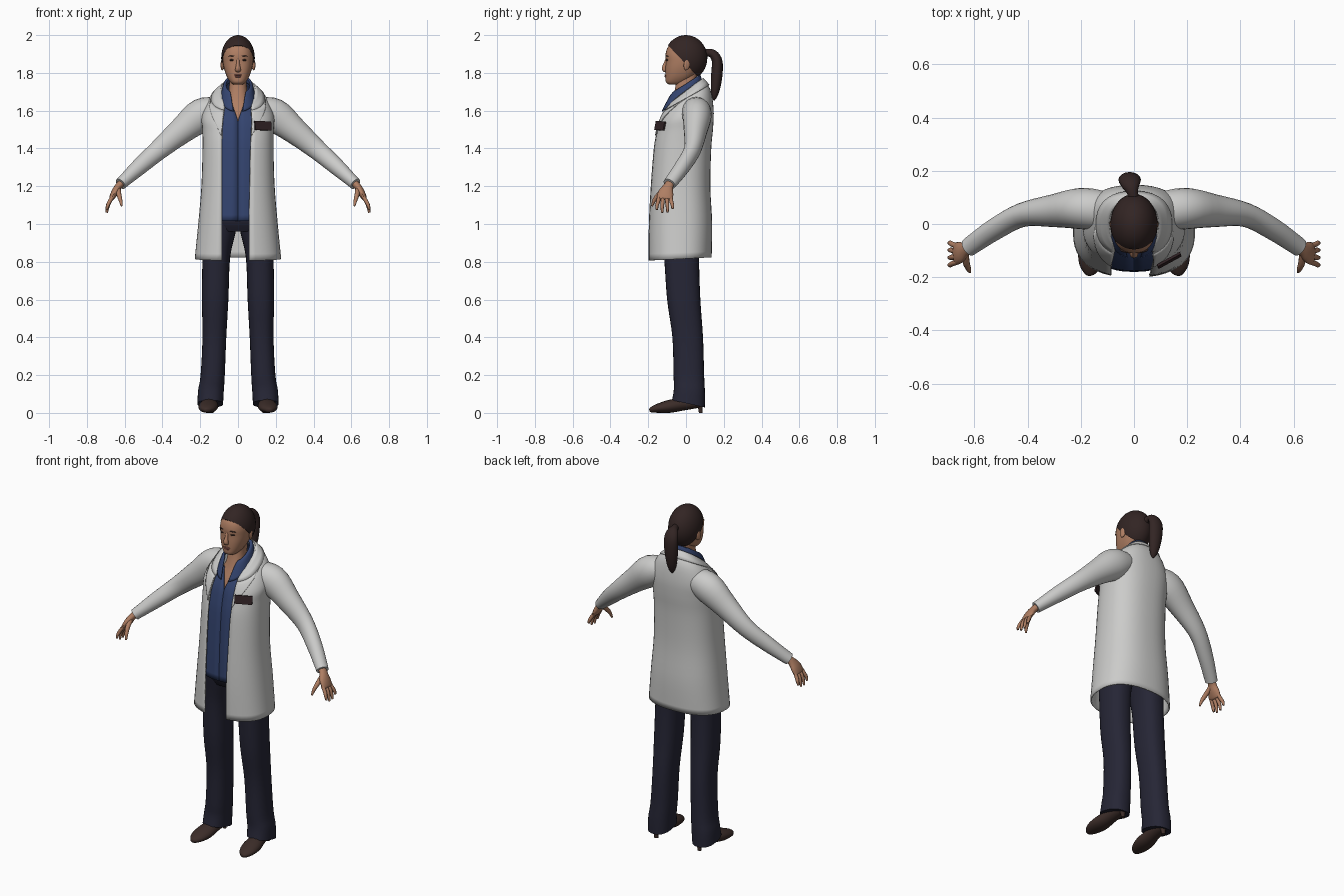
import bpy, bmesh, math
from mathutils import Vector, Matrix

P = 2.4          # squareness of the oval cross-sections
TAU = math.tau


def material(name, rgb):
    m = bpy.data.materials.new(name)
    m.diffuse_color = (*rgb, 1)
    return m


COAT = material("coat_white", (0.60, 0.60, 0.59))
SHIRT = material("shirt_blue", (0.034, 0.058, 0.16))
PANTS = material("trouser_navy", (0.019, 0.019, 0.036))
SKIN = material("skin", (0.43, 0.21, 0.125))
HAIR = material("hair_brown", (0.032, 0.018, 0.017))
SHOE = material("shoe_brown", (0.045, 0.026, 0.022))
BADGE = material("badge_dark", (0.03, 0.016, 0.018))
LIPS = material("lips", (0.30, 0.105, 0.085))
EYE = material("eye_dark", (0.045, 0.025, 0.02))


def finish(name, bm, mat, thick=0):
    bmesh.ops.recalc_face_normals(bm, faces=bm.faces)
    me = bpy.data.meshes.new(name)
    bm.to_mesh(me)
    bm.free()
    me.materials.append(mat)
    me.polygons.foreach_set("use_smooth", [True] * len(me.polygons))
    me.set_sharp_from_angle(angle=math.radians(50))
    ob = bpy.data.objects.new(name, me)
    bpy.context.collection.objects.link(ob)
    if thick:
        mod = ob.modifiers.new("thickness", 'SOLIDIFY')
        mod.thickness, mod.offset = thick, 0
    return ob


def spline(rows, n=4):
    """Catmull-Rom through rows of numbers."""
    out = []
    for i in range(len(rows) - 1):
        a, b, c, d = (rows[min(max(j, 0), len(rows) - 1)] for j in range(i - 1, i + 3))
        for k in range(n):
            t = k / n
            out.append(tuple(q + .5 * t * (r - p + t * (2 * p - 5 * q + 4 * r - s + t * (3 * (q - r) + s - p)))
                             for p, q, r, s in zip(a, b, c, d)))
    return out + [tuple(rows[-1])]


def loft(name, rings, mat, closed=True, thick=0):
    bm = bmesh.new()
    vs = [[bm.verts.new(p) for p in r] for r in rings]
    n = len(vs[0])
    for a, b in zip(vs, vs[1:]):
        for i in range(n if closed else n - 1):
            j = (i + 1) % n
            bm.faces.new((a[i], a[j], b[j], b[i]))
    if closed:
        bm.faces.new(vs[0])
        bm.faces.new(vs[-1])
    return finish(name, bm, mat, thick)


def spow(v):
    return math.copysign(abs(v) ** (2 / P), v)


def oval(row, t0=0, t1=TAU, n=32, full=True, grow=0):
    """Row: z, centre x, half width, front y, back y, tilt."""
    z, cx, w, yf, yb, tilt = row[:6]
    w, yf, yb = w + grow, yf - grow, yb + grow
    yc, r = (yf + yb) / 2, (yb - yf) / 2
    pts = []
    for i in range(n):
        t = t0 + (t1 - t0) * i / (n if full else n - 1)
        dy = -r * spow(math.cos(t))
        pts.append((cx + w * spow(math.sin(t)), yc + dy, z + tilt * dy))
    return pts


def angle_at(x, w):
    return math.asin(min(1, max(0, x / w)) ** (P / 2))


def body(name, rows, mat, n=32):
    return loft(name, [oval(r, n=n) for r in spline(rows)], mat)


def shell(name, rows, mat, grow=0, thick=.008):
    """Open-fronted garment; row ends with left gap, right gap."""
    rings = [oval(r, angle_at(r[7], r[2]), TAU - angle_at(r[6], r[2]), 41, False, grow) for r in rows]
    return loft(name, rings, mat, False, thick)


def tube(name, rows, mat, ref, n=16, sub=4):
    """Row: x, y, z, radius along ref, radius across."""
    rows = spline(rows, sub)
    rings = []
    for i, r in enumerate(rows):
        c = Vector(r[:3])
        t = (Vector(rows[min(i + 1, len(rows) - 1)][:3]) - Vector(rows[max(i - 1, 0)][:3])).normalized()
        u = Vector(ref)
        u = (u - t * u.dot(t)).normalized()
        v = t.cross(u)
        rings.append([c + u * r[3] * math.cos(TAU * k / n) + v * r[4] * math.sin(TAU * k / n) for k in range(n)])
    return loft(name, rings, mat)


def blob(name, loc, size, mat, rot=(0, 0, 0), seg=16):
    bm = bmesh.new()
    bmesh.ops.create_uvsphere(bm, u_segments=seg, v_segments=seg // 2, radius=1)
    ob = finish(name, bm, mat)
    ob.location, ob.scale, ob.rotation_euler = loc, size, rot
    return ob


# Coat: open shell from hem to neckline
coat_rows = spline([
    (.815, 0, .225, -.197, .132, .05, .085, .058),
    (1.0, 0, .207, -.196, .135, 0, .085, .058),
    (1.2, 0, .190, -.187, .125, 0, .085, .062),
    (1.4, 0, .184, -.172, .130, 0, .085, .066),
    (1.5, 0, .185, -.157, .140, .1, .084, .07),
    (1.575, 0, .187, -.142, .142, .25, .08, .072),
    (1.65, 0, .150, -.122, .125, .5, .074, .07),
    (1.70, 0, .086, -.092, .082, .75, .066, .066)])
shell("coat", coat_rows, COAT)

# Coat collar and notched lapels, laid just over the coat
shell("coat_collar", coat_rows[-4:], COAT, .007, .005)
lap = coat_rows[15:-3]
for s, side in ((1, "right"), (-1, "left")):
    rings = []
    for i, r in enumerate(lap):
        gap = r[7] if s > 0 else r[6]
        a = angle_at(gap - .002, r[2])
        b = angle_at(gap + .002 + .075 * i / (len(lap) - 1), r[2])
        rings.append(oval(r, s * a, s * b, 8, False, .008))
    loft("lapel_" + side, rings, COAT, False, .004)

# Shirt with open neck, and its turned-down collar
shell("shirt", spline([
    (1.015, 0, .175, -.178, .11, 0, 0, 0),
    (1.2, 0, .165, -.173, .10, 0, 0, 0),
    (1.4, 0, .162, -.159, .11, 0, 0, 0),
    (1.5, 0, .162, -.145, .12, .1, 0, 0),
    (1.575, 0, .155, -.130, .115, .25, .001, .001),
    (1.64, 0, .115, -.112, .10, .5, .014, .014),
    (1.70, 0, .072, -.082, .068, .7, .036, .036)]), SHIRT, 0, .004)
shell("shirt_collar", spline([
    (1.735, 0, .062, -.074, .060, .6, .042, .042),
    (1.728, 0, .074, -.092, .074, .7, .036, .036),
    (1.675, 0, .088, -.128, .084, .75, .024, .024)]), SHIRT, 0, .005)

# Neck and upper chest
body("neck", [
    (1.56, 0, .10, -.118, .06, .2), (1.62, 0, .085, -.105, .06, .4),
    (1.68, 0, .055, -.075, .05, .4), (1.74, 0, .046, -.055, .052, .1),
    (1.80, 0, .046, -.055, .06, 0)], SKIN)

# Hips
body("hips", [(.96, 0, .15, -.13, .08, 0), (1.02, 0, .168, -.16, .10, 0), (1.1, 0, .16, -.15, .10, 0)], PANTS)

for s, side in ((1, "right"), (-1, "left")):
    # Trouser leg
    body("leg_" + side, [
        (1.03, s * .085, .082, -.15, .09, 0), (.95, s * .098, .084, -.135, .085, 0),
        (.82, s * .115, .073, -.116, .07, 0), (.6, s * .121, .070, -.10, .076, 0),
        (.4, s * .125, .063, -.072, .09, 0), (.2, s * .134, .064, -.066, .096, 0),
        (.12, s * .143, .068, -.064, .10, -.1), (.048, s * .147, .068, -.074, .10, -.22)], PANTS, 28)
    # Shoe and heel
    tube("shoe_" + side, [
        (s * .143, .090, .055, .020, .018), (s * .145, .06, .054, .036, .028),
        (s * .15, -.02, .046, .042, .034), (s * .157, -.09, .034, .052, .034),
        (s * .163, -.15, .024, .044, .024), (s * .166, -.185, .016, .022, .014),
        (s * .166, -.194, .014, .006, .006)], SHOE, (1, 0, 0))
    tube("heel_" + side, [
        (s * .143, .078, 0, .012, .010), (s * .143, .076, .025, .014, .012),
        (s * .143, .07, .055, .026, .022)], SHOE, (1, 0, 0))
    # Sleeve
    tube("sleeve_" + side, [
        (s * .09, .045, 1.61, .070, .060), (s * .19, .058, 1.578, .078, .088),
        (s * .30, .050, 1.493, .062, .070), (s * .42, .034, 1.392, .045, .053),
        (s * .52, -.018, 1.305, .041, .044), (s * .60, -.072, 1.232, .037, .034),
        (s * .622, -.088, 1.212, .035, .032)], COAT, (0, 1, 0), 24)
    # Palm, fingers and thumb
    tube("palm_" + side, [
        (s * .605, -.075, 1.228, .024, .021), (s * .632, -.093, 1.200, .026, .019),
        (s * .652, -.106, 1.168, .040, .019), (s * .668, -.112, 1.138, .042, .014),
        (s * .672, -.113, 1.130, .034, .008)], SKIN, (0, 1, 0))
    for i, (y, tip) in enumerate(((-.142, 1.076), (-.122, 1.060), (-.102, 1.062), (-.083, 1.080))):
        spread = (y + .112) * .4
        tube(f"finger_{side}_{i + 1}", [
            (s * .660, y, 1.150, .010, .010), (s * .680, y + spread * .5, 1.118, .0105, .0105),
            (s * .690, y + spread, (1.118 + tip) / 2, .009, .009),
            (s * .695, y + spread, tip, .006, .006)], SKIN, (0, 1, 0), 8)
    tube("thumb_" + side, [
        (s * .635, -.105, 1.190, .014, .014), (s * .630, -.145, 1.155, .013, .013),
        (s * .622, -.168, 1.125, .010, .010), (s * .616, -.180, 1.095, .005, .005)], SKIN, (0, 1, 0), 10)
    # Ear, eye and brow
    blob("ear_" + side, (s * .082, .005, 1.845), (.009, .018, .032), SKIN, (-.2, 0, s * .35))
    blob("eye_" + side, (s * .034, -.100, 1.868), (.013, .006, .005), EYE, (0, 0, s * .25))
    blob("brow_" + side, (s * .036, -.101, 1.889), (.019, .006, .003), HAIR, (0, s * .1, s * .28))

# Head
body("head", [
    (1.738, 0, .024, -.088, -.035, 0), (1.750, 0, .040, -.106, .0, 0),
    (1.78, 0, .059, -.109, .04, 0), (1.82, 0, .073, -.109, .07, 0),
    (1.86, 0, .080, -.107, .09, 0), (1.90, 0, .080, -.108, .095, 0),
    (1.94, 0, .069, -.094, .085, 0), (1.975, 0, .040, -.055, .05, 0)], SKIN)

# Nose and lips
tube("nose", [
    (0, -.100, 1.878, .008, .006), (0, -.108, 1.850, .009, .010), (0, -.115, 1.825, .014, .013),
    (0, -.112, 1.813, .015, .010), (0, -.104, 1.806, .008, .004)], SKIN, (1, 0, 0), 12)
blob("upper_lip", (0, -.107, 1.788), (.022, .008, .004), LIPS)
blob("lower_lip", (0, -.106, 1.780), (.018, .008, .005), LIPS)

# Hair: ellipsoid cut along a sloping hairline
bm = bmesh.new()
bmesh.ops.create_uvsphere(bm, u_segments=32, v_segments=20, radius=1,
                          matrix=Matrix.Translation((0, -.001, 1.879)) @ Matrix.Diagonal((.089, .114, .121, 1)))
cut = bmesh.ops.bisect_plane(bm, geom=bm.verts[:] + bm.edges[:] + bm.faces[:], plane_co=(0, -.095, 1.946),
                             plane_no=(0, 1, .95), clear_inner=True)
bmesh.ops.holes_fill(bm, edges=[e for e in cut["geom_cut"] if isinstance(e, bmesh.types.BMEdge)])
finish("hair", bm, HAIR)

# Ponytail
tube("ponytail", [
    (0, .085, 1.90, .026, .022), (-.005, .115, 1.907, .020, .020), (-.012, .145, 1.898, .034, .024),
    (-.016, .165, 1.86, .042, .028), (-.016, .163, 1.79, .040, .030), (-.014, .156, 1.72, .031, .025),
    (-.012, .150, 1.675, .018, .015), (-.012, .148, 1.655, .004, .004)], HAIR, (1, 0, 0))

# Chest badge
bm = bmesh.new()
bmesh.ops.create_cube(bm, size=1, matrix=Matrix.Diagonal((.098, .009, .048, 1)))
badge = finish("badge", bm, BADGE)
badge.location, badge.rotation_euler = (.132, -.137, 1.52), (-.2, .04, .5)
